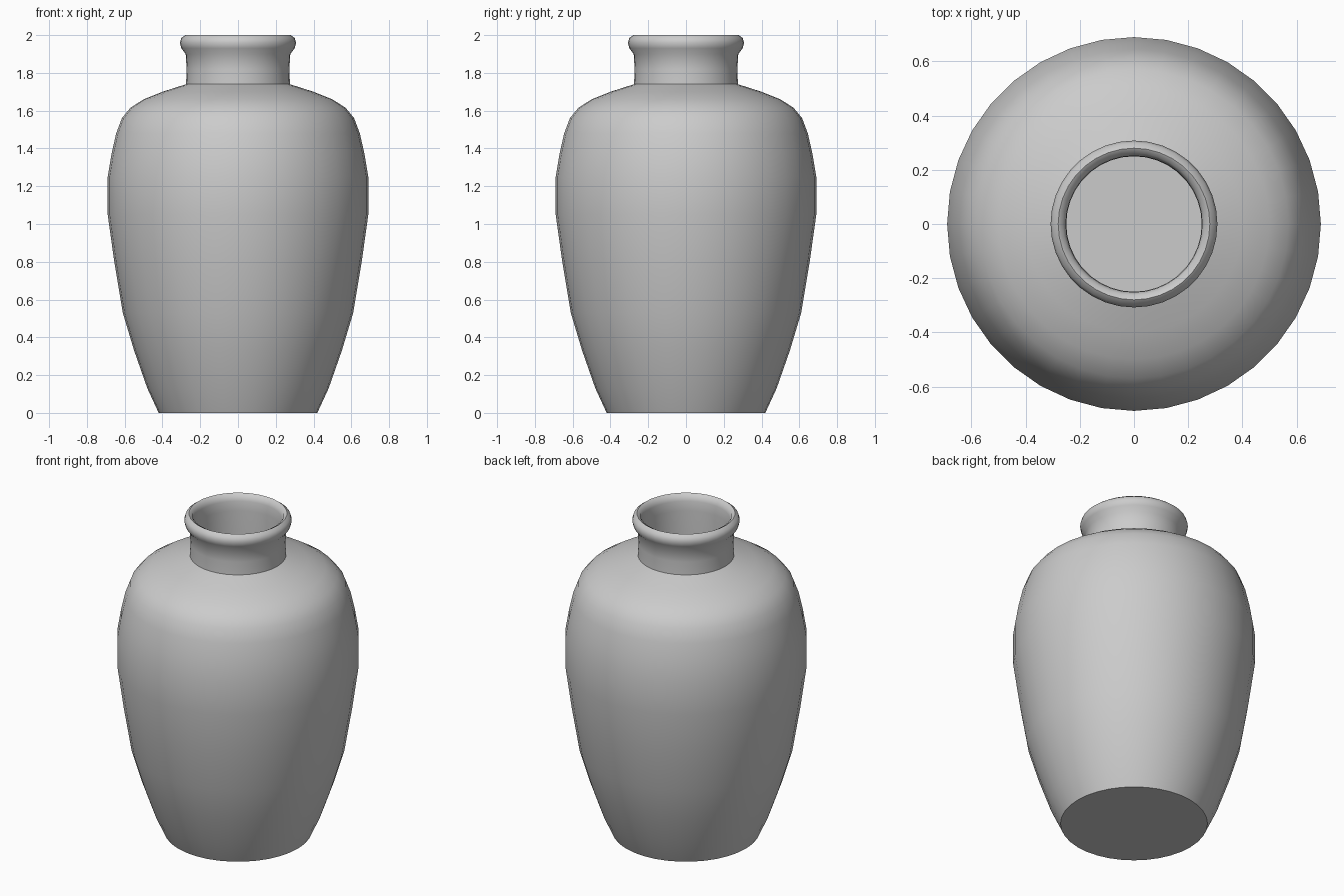
import bpy, bmesh, math

if "Cube" in bpy.data.objects:
    bpy.data.objects.remove(bpy.data.objects["Cube"])

SEGMENTS = 36

# Single plain grey
grey = bpy.data.materials.new("plain grey")
grey.diffuse_color = (0.6, 0.6, 0.6, 1)
grey.use_nodes = True
grey.node_tree.nodes["Principled BSDF"].inputs["Base Color"].default_value = grey.diffuse_color

# Outside wall from foot to lip (radius, height)
outer = [(0.42, 0.0), (0.48, 0.13), (0.55, 0.33), (0.61, 0.53), (0.655, 0.80),
         (0.69, 1.05), (0.69, 1.25), (0.67, 1.37), (0.645, 1.48), (0.615, 1.56),
         (0.57, 1.615), (0.50, 1.66), (0.40, 1.70), (0.275, 1.74),
         (0.272, 1.82), (0.277, 1.90), (0.30, 1.93), (0.308, 1.96),
         (0.30, 1.985), (0.28, 2.0)]
# Inside wall from lip down to the floor
inner = [(0.262, 1.99), (0.252, 1.96), (0.25, 1.90), (0.25, 1.73),
         (0.39, 1.685), (0.49, 1.645), (0.555, 1.60), (0.625, 1.48),
         (0.67, 1.25), (0.67, 1.05), (0.59, 0.53), (0.46, 0.13), (0.41, 0.02)]


def lathe(name, profile):
    """Spin a profile around z and close both ends with flat discs."""
    bm = bmesh.new()
    rings = []
    for r, z in profile:
        rings.append([bm.verts.new((r * math.cos(2 * math.pi * i / SEGMENTS),
                                    r * math.sin(2 * math.pi * i / SEGMENTS), z))
                      for i in range(SEGMENTS)])
    for low, high in zip(rings, rings[1:]):
        for i in range(SEGMENTS):
            j = (i + 1) % SEGMENTS
            bm.faces.new((low[i], low[j], high[j], high[i]))
    bm.faces.new(rings[0][::-1])   # underside
    bm.faces.new(rings[-1])        # inside floor
    bmesh.ops.recalc_face_normals(bm, faces=bm.faces)
    mesh = bpy.data.meshes.new(name)
    bm.to_mesh(mesh)
    bm.free()
    mesh.materials.append(grey)
    obj = bpy.data.objects.new(name, mesh)
    bpy.context.collection.objects.link(obj)
    return obj


# Hollow vase in one piece
vase = lathe("vase", outer + inner)
bpy.context.view_layer.objects.active = vase
vase.select_set(True)
bpy.ops.object.shade_smooth_by_angle(angle=math.radians(50))
